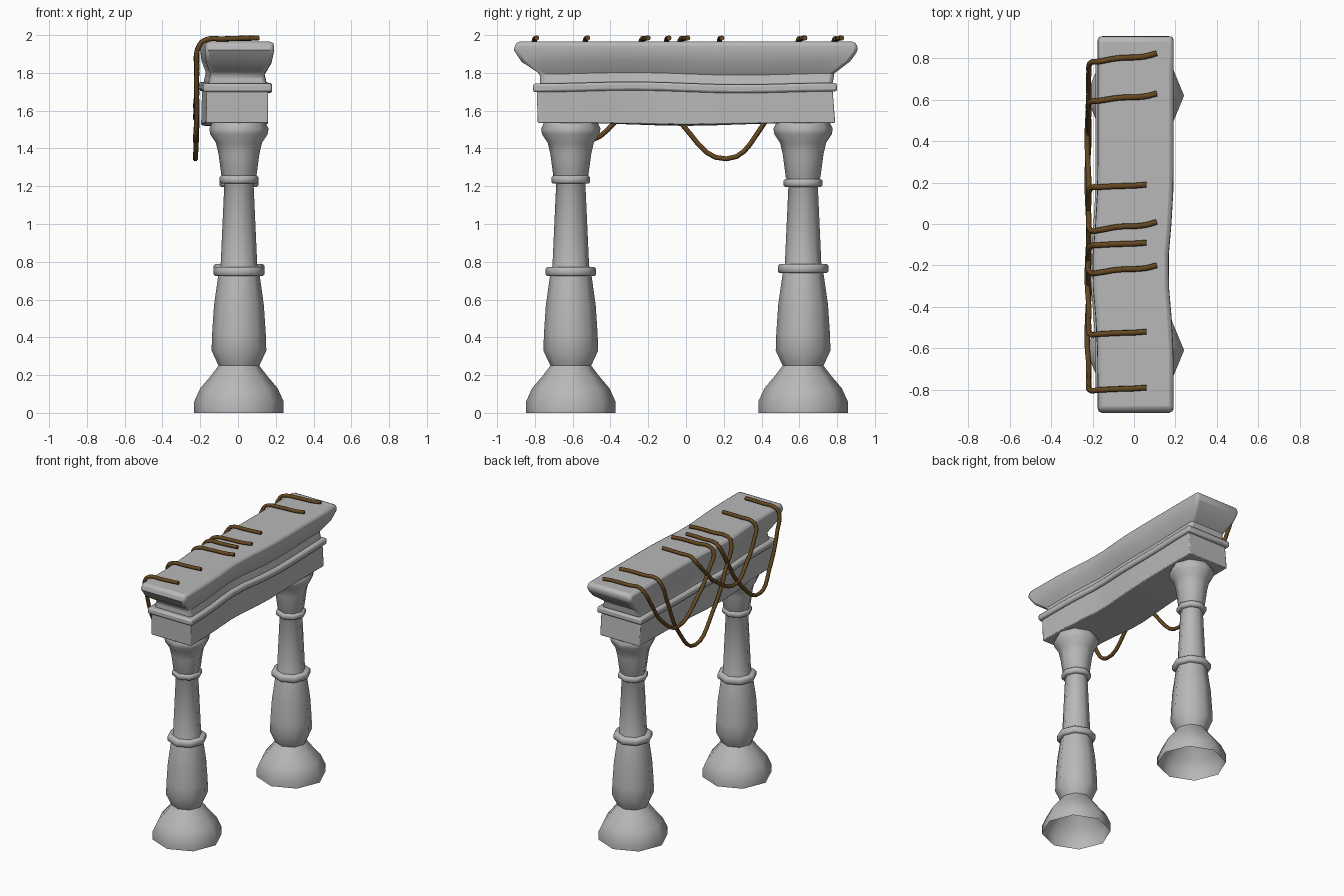
import bpy, bmesh, math

if "Cube" in bpy.data.objects:
    bpy.data.objects.remove(bpy.data.objects["Cube"])

SIDES = 8      # columns are octagonal
CUTS = 12      # lengthwise divisions of the beam


def material(name, rgb):
    m = bpy.data.materials.new(name)
    m.diffuse_color = (*rgb, 1)
    m.use_nodes = True
    m.node_tree.nodes["Principled BSDF"].inputs["Base Color"].default_value = m.diffuse_color
    return m


STONE = material("grey stone", (0.48, 0.48, 0.48))
ROPE = material("brown rope", (0.13, 0.065, 0.015))


def finish(bm, name, mat, angle):
    bmesh.ops.recalc_face_normals(bm, faces=bm.faces)
    me = bpy.data.meshes.new(name)
    bm.to_mesh(me)
    bm.free()
    me.materials.append(mat)
    ob = bpy.data.objects.new(name, me)
    bpy.context.collection.objects.link(ob)
    bpy.ops.object.select_all(action='DESELECT')
    ob.select_set(True)
    bpy.context.view_layer.objects.active = ob
    bpy.ops.object.shade_smooth_by_angle(angle=math.radians(angle))
    return ob


def bridge(bm, a, b):
    n = len(a)
    for i in range(n):
        bm.faces.new((a[i], a[(i + 1) % n], b[(i + 1) % n], b[i]))


def lathe(name, profile, cx, cy, closed=False, cap_top=False):
    """Turn (radius, height) points into an octagonal part."""
    bm = bmesh.new()
    loops = []
    for r, z in profile:
        loops.append([bm.verts.new((cx + r * math.cos(k * math.tau / SIDES),
                                    cy + r * math.sin(k * math.tau / SIDES), z))
                      for k in range(SIDES)])
    for a, b in zip(loops, loops[1:]):
        bridge(bm, a, b)
    if closed:
        bridge(bm, loops[-1], loops[0])
    if cap_top:
        bm.faces.new(loops[-1])
    return finish(bm, name, STONE, 50)


def sway(x, y, z):
    """Hand-cut unevenness along the beam."""
    dip = math.exp(-((y + 0.22) / 0.24) ** 2)
    dx = -0.026 * dip
    dz = 0.0
    if z < 1.9:
        dz = 0.008 * math.sin(-5 * y) * (1 - y * y)
        if z < 1.6:
            dz = -0.012 * math.exp(-(y / 0.35) ** 2) * (1.3 if x < 0 else 0.7)
    return (x + dx, y, z + dz)


def beam(name, sections, bevel):
    """Stack of rectangular sections: (z, x0, x1, y0, y1)."""
    bm = bmesh.new()
    loops = []
    for z, x0, x1, y0, y1 in sections:
        ys = [y0 + (y1 - y0) * i / CUTS for i in range(CUTS + 1)]
        pts = [(x1, y) for y in ys] + [(x0, y) for y in reversed(ys)]
        loops.append([bm.verts.new(sway(x, y, z)) for x, y in pts])
    for a, b in zip(loops, loops[1:]):
        bridge(bm, a, b)
    n = 2 * CUTS + 2
    for lp in (loops[0], loops[-1]):
        for i in range(CUTS):
            bm.faces.new((lp[i], lp[i + 1], lp[n - 2 - i], lp[n - 1 - i]))
    ob = finish(bm, name, STONE, 40)
    if bevel:
        mod = ob.modifiers.new("soft edges", 'BEVEL')
        mod.width = bevel
        mod.segments = 2
        mod.limit_method = 'ANGLE'
        mod.angle_limit = math.radians(50)
    return ob


# Columns: open-bottomed bulbous base, tapered shaft, flared capital, two rings
shaft_profile = [(0.237, 0), (0.237, 0.06), (0.205, 0.13), (0.15, 0.195),
                 (0.108, 0.25), (0.145, 0.33), (0.142, 0.42), (0.132, 0.57),
                 (0.108, 0.74), (0.097, 0.78), (0.077, 1.22), (0.092, 1.25),
                 (0.108, 1.37), (0.122, 1.43), (0.152, 1.475), (0.157, 1.505),
                 (0.14, 1.54)]


def ring(name, cy, z, r_in, r_out, h):
    b = 0.009
    lathe(name, [(r_in, z - h), (r_out - b, z - h), (r_out, z - h + b),
                 (r_out, z + h - b), (r_out - b, z + h), (r_in, z + h)],
          0.005, cy, closed=True)


for label, cy, low, high in (("front", -0.61, 0.748, 1.235),
                             ("back", 0.62, 0.764, 1.217)):
    lathe(label + "_column", shaft_profile, 0.005, cy, cap_top=True)
    ring(label + "_lower_ring", cy, low, 0.08, 0.134, 0.024)
    ring(label + "_upper_ring", cy, high, 0.06, 0.103, 0.021)

# Beam: plain block, projecting band, flared cornice
beam("beam_block", [(1.535, -0.17, 0.16, -0.785, 0.79),
                    (1.72, -0.165, 0.16, -0.79, 0.775)], 0.006)
beam("beam_band", [(1.70, -0.185, 0.18, -0.81, 0.80),
                   (1.745, -0.185, 0.18, -0.81, 0.80)], 0.012)
beam("cornice", [(1.73, -0.16, 0.155, -0.775, 0.775),
                 (1.795, -0.145, 0.14, -0.77, 0.785),
                 (1.86, -0.17, 0.178, -0.87, 0.87),
                 (1.92, -0.176, 0.192, -0.912, 0.912),
                 (1.965, -0.172, 0.19, -0.9, 0.9)], 0.02)


# Ropes lying over the top and sagging down the left side
def rope(name, ya, yb, x_end, drop, y_low, z_low):
    def strand(y):
        c = y - drop
        return [(x_end, y, 1.985), (x_end - 0.06, y - drop * 0.4, 1.983),
                (-0.08, y - drop * 0.6, 1.98), (-0.17, c, 1.975),
                (-0.205, c - 0.003, 1.945)]
    a, b = strand(ya), strand(yb)
    ca, cb = a[-1][1], b[-1][1]
    span = 1.945 - z_low
    sag = []
    for side, signs in ((ca, (0.85, 0.5)), (cb, (0.5, 0.85))):
        for t in signs:
            y = y_low + (side - y_low) * t
            sag.append((-0.218, y, z_low + span * t ** 1.8))
    pts = a + sag[:2] + [(-0.226, y_low, z_low)] + sag[2:] + b[::-1]
    cu = bpy.data.curves.new(name, 'CURVE')
    cu.dimensions = '3D'
    cu.bevel_depth = 0.0135
    cu.bevel_resolution = 2
    cu.resolution_u = 5
    cu.use_fill_caps = True
    sp = cu.splines.new('BEZIER')
    sp.bezier_points.add(len(pts) - 1)
    for p, co in zip(sp.bezier_points, pts):
        p.co = co
        p.handle_left_type = p.handle_right_type = 'AUTO'
    cu.materials.append(ROPE)
    ob = bpy.data.objects.new(name, cu)
    bpy.context.collection.objects.link(ob)
    bpy.ops.object.select_all(action='DESELECT')
    ob.select_set(True)
    bpy.context.view_layer.objects.active = ob
    bpy.ops.object.convert(target='MESH')
    bpy.ops.object.shade_smooth_by_angle(angle=math.radians(50))


rope("rope_back_short", 0.825, 0.01, 0.11, 0.04, 0.42, 1.56)
rope("rope_back_long", 0.63, -0.20, 0.11, 0.035, 0.215, 1.345)
rope("rope_front_short", 0.19, -0.52, 0.06, 0.012, -0.27, 1.62)
rope("rope_front_long", -0.09, -0.79, 0.06, 0.012, -0.56, 1.44)
